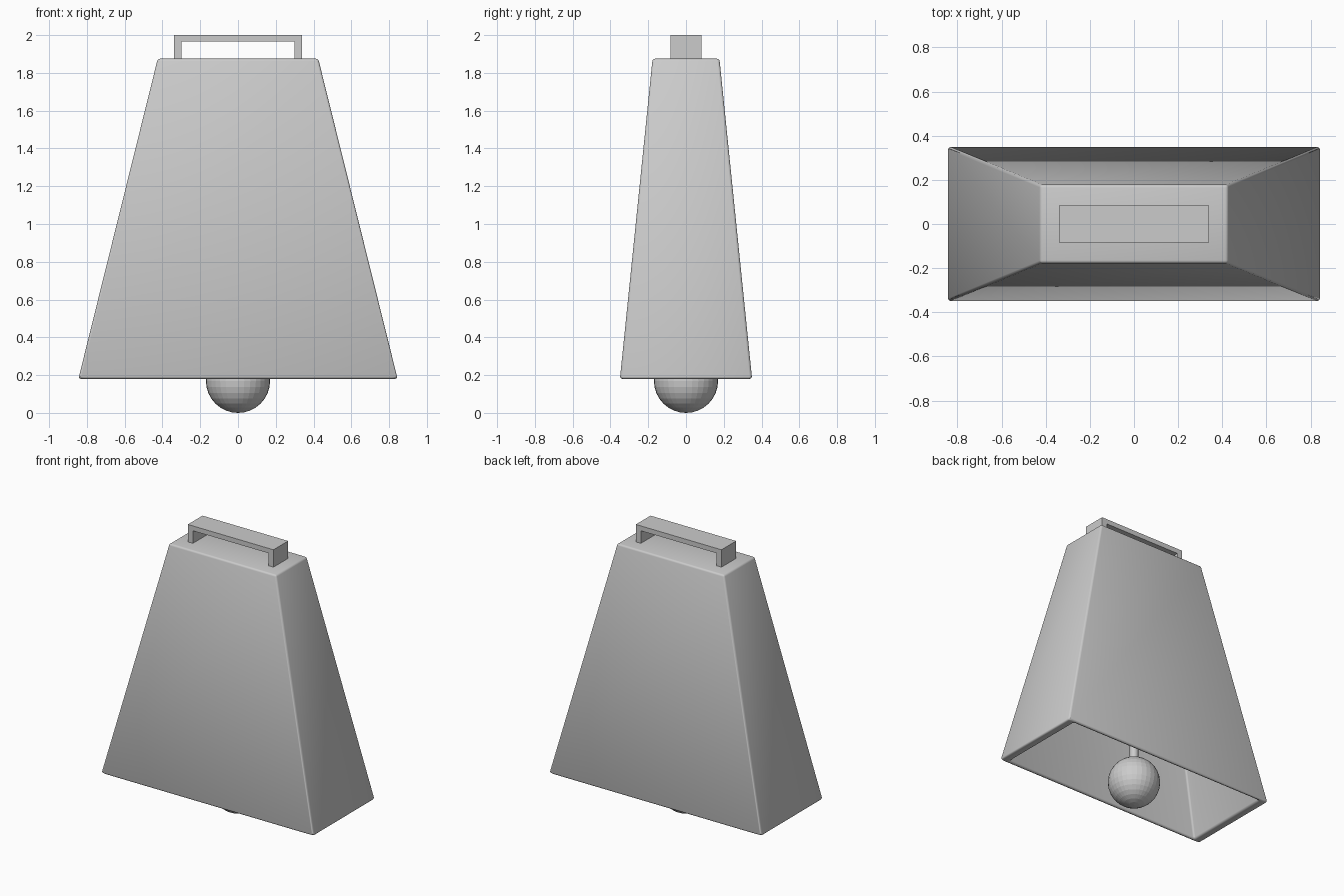
import bpy, bmesh

if "Cube" in bpy.data.objects:
    bpy.data.objects.remove(bpy.data.objects["Cube"])


def finish(bm, name):
    bmesh.ops.recalc_face_normals(bm, faces=bm.faces)
    mesh = bpy.data.meshes.new(name)
    bm.to_mesh(mesh)
    bm.free()
    obj = bpy.data.objects.new(name, mesh)
    bpy.context.collection.objects.link(obj)
    return obj


def rect(bm, hx, hy, z):
    return [bm.verts.new((sx * hx, sy * hy, z))
            for sx, sy in ((-1, -1), (1, -1), (1, 1), (-1, 1))]


# Hollow tapered body: inner top, inner mouth, outer mouth, outer top
bm = bmesh.new()
rings = [rect(bm, *r) for r in ((0.40, 0.167, 1.81), (0.785, 0.325, 0.18),
                                (0.845, 0.35, 0.18), (0.425, 0.177, 1.875))]
for a, b in zip(rings, rings[1:]):
    for i in range(4):
        j = (i + 1) % 4
        bm.faces.new((a[i], a[j], b[j], b[i]))
bm.faces.new(rings[0])
bm.faces.new(rings[-1])
body = finish(bm, "bell_body")
bevel = body.modifiers.new("soft_edges", 'BEVEL')
bevel.width = 0.017
bevel.segments = 3
bevel.limit_method = 'NONE'
bpy.context.view_layer.objects.active = body
body.select_set(True)
bpy.ops.object.modifier_apply(modifier="soft_edges")
bpy.ops.object.shade_smooth_by_angle(angle=0.6)

# Strap handle: U profile extruded along y
profile = [(-0.34, 1.86), (-0.34, 2.0), (0.34, 2.0), (0.34, 1.86),
           (0.30, 1.86), (0.30, 1.965), (-0.30, 1.965), (-0.30, 1.86)]
bm = bmesh.new()
face = bm.faces.new([bm.verts.new((x, -0.083, z)) for x, z in profile])
ext = bmesh.ops.extrude_face_region(bm, geom=[face])
bmesh.ops.translate(bm, vec=(0, 0.166, 0),
                    verts=[v for v in ext["geom"] if isinstance(v, bmesh.types.BMVert)])
finish(bm, "handle")

# Clapper ball and its rod hanging from the inside top
bpy.ops.mesh.primitive_uv_sphere_add(segments=32, ring_count=16, radius=0.17,
                                     location=(0, 0, 0.17))
bpy.context.object.name = "clapper_ball"
bpy.ops.mesh.primitive_cylinder_add(vertices=32, radius=0.028, depth=1.53,
                                    location=(0, 0, 1.075))
bpy.context.object.name = "clapper_rod"
bpy.ops.object.shade_smooth_by_angle(angle=0.6)
